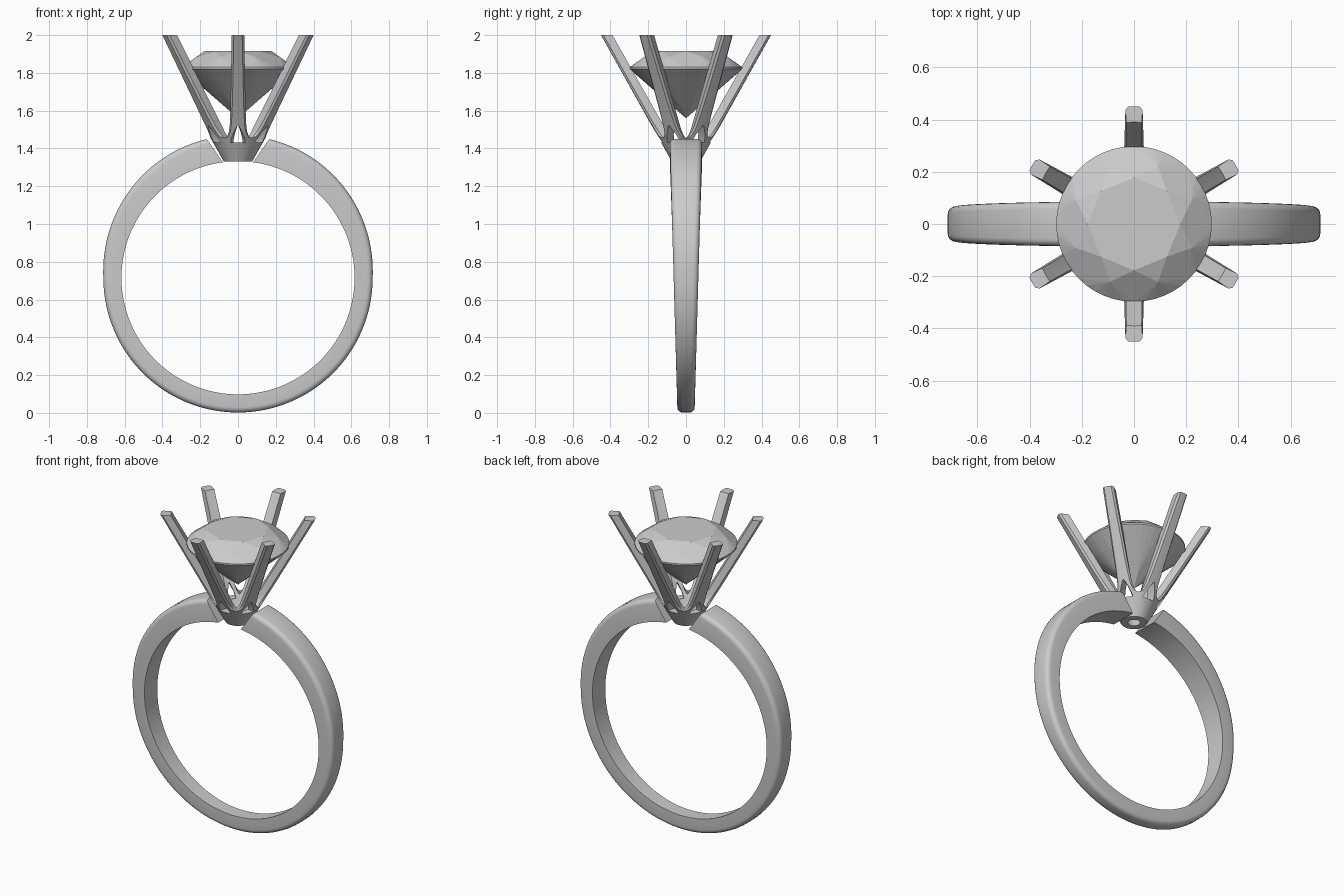
import bpy, bmesh
from math import sin, cos, pi, radians

if "Cube" in bpy.data.objects:
    bpy.data.objects.remove(bpy.data.objects["Cube"])


def finish(name, bm, smooth=True, merge=1e-5):
    bmesh.ops.remove_doubles(bm, verts=bm.verts, dist=merge)
    bmesh.ops.recalc_face_normals(bm, faces=bm.faces)
    me = bpy.data.meshes.new(name)
    bm.to_mesh(me)
    bm.free()
    ob = bpy.data.objects.new(name, me)
    bpy.context.collection.objects.link(ob)
    if smooth:
        bpy.ops.object.select_all(action='DESELECT')
        ob.select_set(True)
        bpy.context.view_layer.objects.active = ob
        bpy.ops.object.shade_smooth_by_angle(angle=radians(35))
    return ob


def skin(bm, sections, loop=False):
    """Join closed sections of equal size; cap both ends unless looped."""
    rows = [[bm.verts.new(p) for p in s] for s in sections]
    n = len(rows[0])
    for i in range(len(rows) if loop else len(rows) - 1):
        p, q = rows[i], rows[(i + 1) % len(rows)]
        for j in range(n):
            k = (j + 1) % n
            bm.faces.new((p[j], p[k], q[k], q[j]))
    if not loop:
        bm.faces.new(rows[0])
        bm.faces.new(rows[-1])


# Band: tapered open ring, flat inside, rounded outside corners
CZ, R_IN = 0.715, 0.617
END_IN, END_OUT = radians(7.5), radians(12.8)


def band_section(s):
    th = s * (pi - END_OUT)
    r_out = 0.713 + 0.041 * max(0, -cos(th)) ** 1.1
    w = 0.046 + 0.04 * (CZ - r_out * cos(th)) / 1.45
    c = 0.028
    arc = [radians(a) for a in (0, 22, 45, 68, 90)]
    right = [(R_IN, w)] + [(r_out - c + c * sin(a), w - c + c * cos(a)) for a in arc]
    pts = right + [(r, -y) for r, y in reversed(right)]
    out = []
    for r, y in pts:
        t = (r - R_IN) / (r_out - R_IN)
        ang = s * (pi - END_IN - t * (END_OUT - END_IN))
        out.append((r * sin(ang), y, CZ - r * cos(ang)))
    return out


bm = bmesh.new()
skin(bm, [band_section(-1 + i / 60) for i in range(121)])
finish("band", bm)


# Setting cup: hollow cone under the prongs
def cone_r(z):
    return 0.075 + (z - 1.33) * 0.56


bm = bmesh.new()
profile = [(0.075, 1.33), (cone_r(1.432), 1.432), (0.085, 1.432), (0.035, 1.33)]
skin(bm, [[(r * cos(a), r * sin(a), z) for r, z in profile]
          for a in (2 * pi * i / 48 for i in range(48))], loop=True)
finish("setting_cup", bm)

# Prongs: height, half width of the arch below, half width of the prong
LIM = 9
ROWS = [(1.41, .04, LIM), (1.432, .04, LIM), (1.455, .034, LIM),
        (1.461, .032, .068), (1.472, .028, .060), (1.49, .020, .053),
        (1.508, .010, .0495), (1.518, .005, .048), (1.522, 0, .0475),
        (1.6, 0, .043), (1.8, 0, .038), (2.0, 0, .034)]


def prong_section(row, mid, side):
    z, a, b = row
    r = cone_r(z)
    t = min(0.06, 0.045 + (z - 1.41) * 0.15)
    pb = min(b / r, pi / 6)
    c = min(0.012, (pi / 6 - pb) * r)
    pts = [(r, a / r), (r, pb - c / r), (r - c, pb), (r - t, pb), (r - t, a / r)]
    return [(q * cos(mid + side * p), q * sin(mid + side * p), z) for q, p in pts]


bm = bmesh.new()
for k in range(6):
    for side in (-1, 1):
        rows = [[bm.verts.new(p) for p in prong_section(row, radians(30 + 60 * k), side)]
                for row in ROWS]
        for i in range(len(rows) - 1):
            crotch = ROWS[i + 1][2] == LIM      # shared with the next prong
            solid = ROWS[i][1] == 0             # shared with the mirrored half
            for j in range(5):
                if (crotch and j == 2) or (solid and j == 4):
                    continue
                m = (j + 1) % 5
                bm.faces.new((rows[i][j], rows[i][m], rows[i + 1][m], rows[i + 1][j]))
        bm.faces.new(rows[-1])
finish("prongs", bm)

# Gemstone: round brilliant cut as a convex hull of facet corners
G, TOP, BOT, TABLE, CULET = 0.298, 1.83, 1.82, 1.915, 1.56
bm = bmesh.new()


def ring(r, z, n, turn=0.0):
    for i in range(n):
        a = 2 * pi * i / n + turn
        bm.verts.new((r * cos(a), r * sin(a), z))


ring(0.178, TABLE, 8)
ring(0.24, 1.884, 8, pi / 8)
ring(G, TOP, 48)
ring(G, BOT, 48)
ring(0.075, CULET + 0.075 * cos(pi / 8) * (BOT - CULET) / G, 8, pi / 8)
bm.verts.new((0, 0, CULET))
bmesh.ops.convex_hull(bm, input=bm.verts)
bmesh.ops.dissolve_limit(bm, angle_limit=radians(1), verts=bm.verts, edges=bm.edges)
finish("gemstone", bm, smooth=False)
